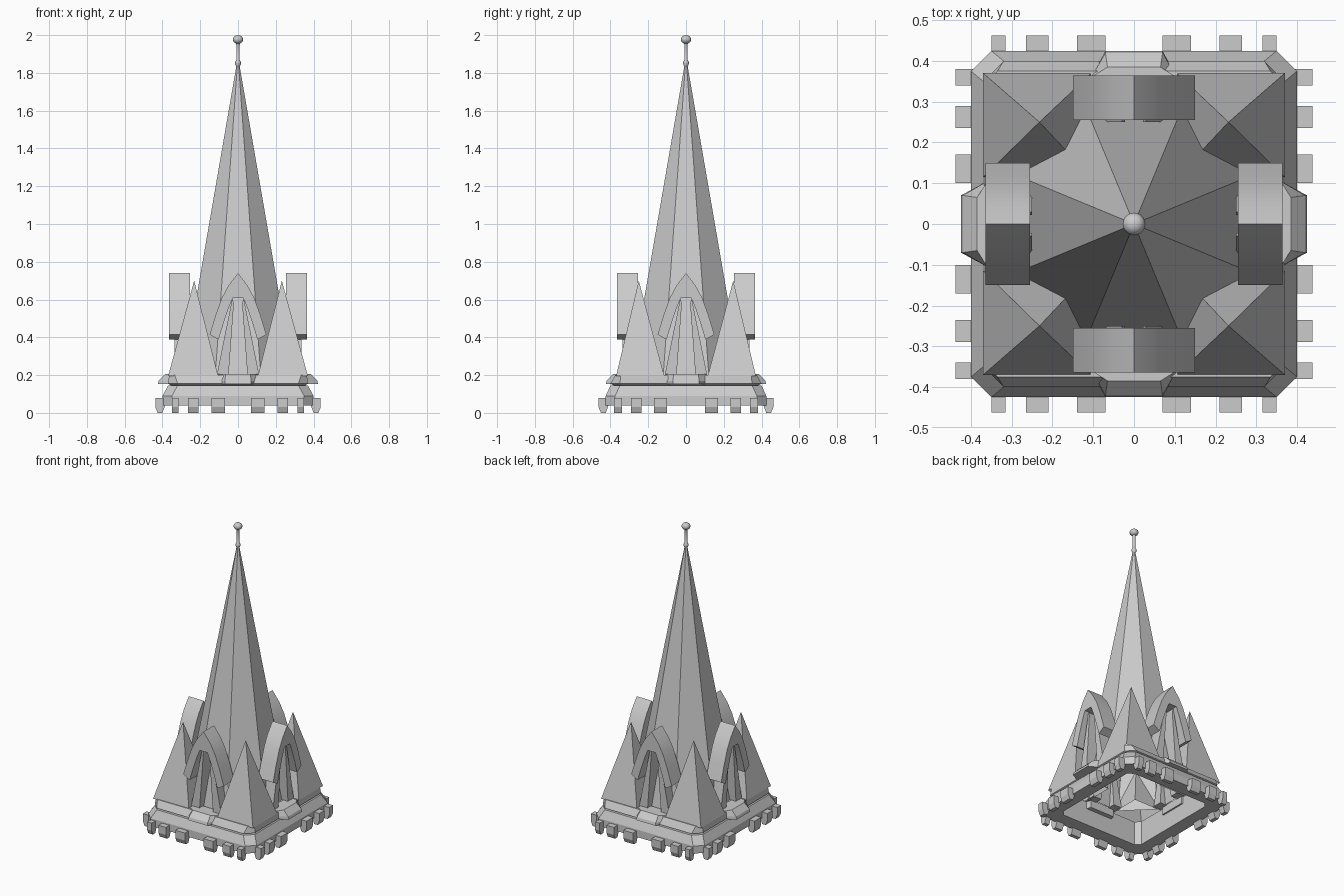
import bpy, bmesh, math
from mathutils import Matrix, Vector

cube = bpy.data.objects.get("Cube")
if cube:
    bpy.data.objects.remove(cube, do_unlink=True)

# Single stone colour
stone = bpy.data.materials.new("grey_stone")
stone.use_nodes = True
GREY = (0.6, 0.6, 0.6, 1)
stone.diffuse_color = GREY
stone.node_tree.nodes["Principled BSDF"].inputs["Base Color"].default_value = GREY


def finish(name, bm, smooth=None):
    bmesh.ops.recalc_face_normals(bm, faces=bm.faces)
    mesh = bpy.data.meshes.new(name)
    bm.to_mesh(mesh)
    bm.free()
    mesh.materials.append(stone)
    obj = bpy.data.objects.new(name, mesh)
    bpy.context.collection.objects.link(obj)
    if smooth:
        bpy.ops.object.select_all(action='DESELECT')
        obj.select_set(True)
        bpy.context.view_layer.objects.active = obj
        bpy.ops.object.shade_smooth_by_angle(angle=math.radians(smooth))
    return obj


def loft(bm, rings, close=False, cap=False):
    """Bridge equal-length rings of points, optionally joining last to first."""
    loops = [[bm.verts.new(p) for p in ring] for ring in rings]
    n = len(loops[0])
    pairs = list(zip(loops, loops[1:])) + ([(loops[-1], loops[0])] if close else [])
    for a, b in pairs:
        for i in range(n):
            j = (i + 1) % n
            bm.faces.new((a[i], a[j], b[j], b[i]))
    if cap:
        bm.faces.new(loops[0])
        bm.faces.new(loops[-1])


def octagon(x, y, c, z):
    """Rectangle with chamfered corners."""
    half = [(x, y - c), (x - c, y), (c - x, y), (-x, y - c)]
    pts = half + [(-px, -py) for px, py in half]
    return [(px, py, z) for px, py in pts]


def extrude(bm, profile, y0, y1):
    loft(bm, [[(x, y, z) for x, z in profile] for y in (y0, y1)], cap=True)


def circle(r, z, n, turn=0):
    return [(r * math.cos(math.tau * i / n + turn), r * math.sin(math.tau * i / n + turn), z)
            for i in range(n)]


# Base moulding: hollow chamfered frame
bm = bmesh.new()
loft(bm, [octagon(0.31, 0.33, 0.03, 0.04), octagon(0.40, 0.425, 0.05, 0.04),
          octagon(0.40, 0.425, 0.05, 0.09), octagon(0.37, 0.40, 0.05, 0.145),
          octagon(0.31, 0.33, 0.03, 0.145)], close=True)
finish("base_moulding", bm)

# Upper frame that carries the pinnacles
bm = bmesh.new()
loft(bm, [octagon(0.31, 0.33, 0.03, 0.145), octagon(0.355, 0.38, 0.05, 0.145),
          octagon(0.37, 0.40, 0.05, 0.155), octagon(0.365, 0.375, 0.03, 0.2),
          octagon(0.31, 0.33, 0.03, 0.2)], close=True)
finish("upper_frame", bm)

# Bracket blocks under the edge, mirrored on all sides
bm = bmesh.new()
SPANS_X = [(0.07, 0.14), (0.21, 0.265), (0.315, 0.35)]
SPANS_Y = [(0.10, 0.17), (0.235, 0.29), (0.34, 0.38)]
for sx in (-1, 1):
    for sy in (-1, 1):
        for spans, edge, swap in ((SPANS_X, 0.425, False), (SPANS_Y, 0.4, True)):
            for a, b in spans:
                section = [(edge - 0.02, 0.08), (edge + 0.038, 0.08), (edge + 0.038, 0.03),
                           (edge + 0.025, 0), (edge, 0), (edge - 0.015, 0.04)]
                rings = []
                for t in (a, b):
                    ring = [(d, t, z) if swap else (t, d, z) for d, z in section]
                    rings.append([(x * sx, y * sy, z) for x, y, z in ring])
                loft(bm, rings, cap=True)
finish("bracket_blocks", bm)

# Main octagonal spire, open underneath
bm = bmesh.new()
loft(bm, [circle(0.315, 0.2, 8, math.pi / 8), circle(0.005, 1.86, 8, math.pi / 8)])
finish("spire", bm)

# Corner pinnacles
bm = bmesh.new()
for sx in (-1, 1):
    for sy in (-1, 1):
        corners = [(0.37, 0.37), (0.105, 0.37), (0.105, 0.115), (0.37, 0.115)]
        base = [bm.verts.new((x * sx, y * sy, 0.195)) for x, y in corners]
        tip = bm.verts.new((0.232 * sx, 0.25 * sy, 0.7))
        for i in range(4):
            bm.faces.new((base[i], base[(i + 1) % 4], tip))
finish("corner_pinnacles", bm)

# Dormers: pointed arch roof, splayed jambs and sill, on four sides
outer = [(0, 0.74), (0.05, 0.675), (0.085, 0.61), (0.118, 0.52), (0.15, 0.415)]
inner = [(0.103, 0.388), (0.075, 0.48), (0.048, 0.56), (0.028, 0.607)]
jamb = [(0.03, 0.607), (0.072, 0.4), (0.112, 0.2), (0.05, 0.2), (0.022, 0.58)]


def mirrored(points):
    return [(-x, z) for x, z in points]


for k, side in enumerate(("front", "left", "back", "right")):
    turn = Matrix.Rotation(k * math.pi / 2, 4, 'Z')
    bm = bmesh.new()
    extrude(bm, outer + inner + mirrored(inner[::-1]) + mirrored(outer[:0:-1]), -0.365, -0.255)
    bm.transform(turn)
    finish(side + "_dormer_roof", bm, 25)
    bm = bmesh.new()
    for shape in (jamb, mirrored(jamb)):
        extrude(bm, shape, -0.335, -0.25)
    bm.transform(turn)
    finish(side + "_dormer_jambs", bm)
    bm = bmesh.new()
    loft(bm, [[(-0.09, -0.30, z), (-0.105, -0.36, z), (-w, -d, z), (w, -d, z),
               (0.105, -0.36, z), (0.09, -0.30, z)]
              for z, w, d in ((0.152, 0.07, 0.425), (0.17, 0.07, 0.42), (0.205, 0.065, 0.385))],
         cap=True)
    bm.transform(turn)
    finish(side + "_dormer_sill", bm)

# Finial rod with collar
bm = bmesh.new()
loft(bm, [circle(r, z, 10) for r, z in ((0.008, 1.83), (0.016, 1.848), (0.016, 1.858),
                                       (0.009, 1.868), (0.009, 1.95), (0.014, 1.965))], cap=True)
finish("finial_rod", bm, 40)

# Finial ball
bm = bmesh.new()
bmesh.ops.create_uvsphere(bm, u_segments=12, v_segments=6, radius=0.028)
bm.transform(Matrix.Translation(Vector((0, 0, 1.977))) @ Matrix.Diagonal((1, 1, 0.82, 1)))
finish("finial_ball", bm, 40)
